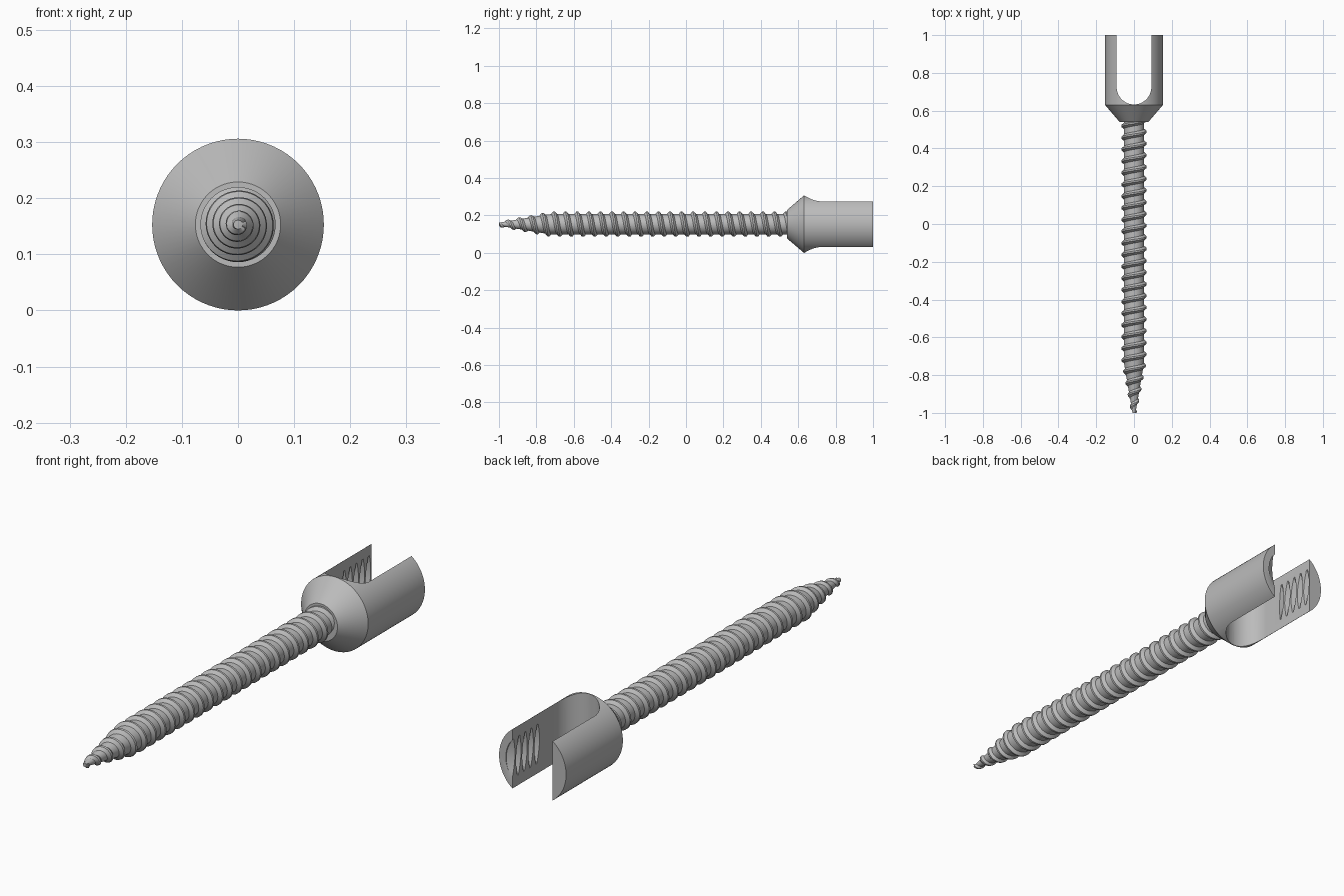
import bpy, bmesh, math
from mathutils import Vector

if "Cube" in bpy.data.objects:
    bpy.data.objects.remove(bpy.data.objects["Cube"])

AXIS_Z = 0.153          # height of the long axis, which runs along y
HEAD_R = 0.153
SLOT_R = 0.092

steel = bpy.data.materials.new("steel grey")
steel.diffuse_color = (0.5, 0.5, 0.5, 1)
steel.use_nodes = True
steel.node_tree.nodes["Principled BSDF"].inputs["Base Color"].default_value = steel.diffuse_color


def finish(bm, name):
    bmesh.ops.remove_doubles(bm, verts=bm.verts, dist=1e-5)
    holes = [e for e in bm.edges if e.is_boundary]
    if holes:
        bmesh.ops.holes_fill(bm, edges=holes, sides=0)
    bmesh.ops.recalc_face_normals(bm, faces=bm.faces)
    mesh = bpy.data.meshes.new(name)
    bm.to_mesh(mesh)
    bm.free()
    mesh.materials.append(steel)
    obj = bpy.data.objects.new(name, mesh)
    bpy.context.collection.objects.link(obj)
    return obj


def activate(obj):
    bpy.ops.object.select_all(action='DESELECT')
    obj.select_set(True)
    bpy.context.view_layer.objects.active = obj


def smooth(obj):
    activate(obj)
    bpy.ops.object.shade_smooth_by_angle(angle=math.radians(30))


def polar(r, a, y):
    return (r * math.sin(a), y, AXIS_Z + r * math.cos(a))


def lathe(name, profile, n=72):
    bm = bmesh.new()
    rings = [[bm.verts.new(polar(r, 2 * math.pi * i / n, y)) for i in range(n)]
             for r, y in profile]
    for a, b in zip(rings, rings[1:]):
        for i in range(n):
            j = (i + 1) % n
            bm.faces.new((a[i], a[j], b[j], b[i]))
    return finish(bm, name)


def helix(name, y0, y1, start, pitch, shape, radius, n=48):
    """Right-handed threaded rod; shape lists (fraction of pitch, tooth height 0..1)."""
    bm = bmesh.new()
    turns = range(-2, math.ceil((y1 - start) / pitch) + 2)
    rows = [(t + u, h) for t in turns for u, h in shape]
    cols = []
    for i in range(n + 1):
        col = []
        for t, h in rows:
            y = start + pitch * (t + i / n)
            if y <= y0 or y >= y1:
                y, h = min(max(y, y0), y1), 0
            col.append(bm.verts.new(polar(radius(y, h), 2 * math.pi * (i % n) / n, y)))
        cols.append(col)
    for a, b in zip(cols, cols[1:]):
        for k in range(len(rows) - 1):
            bm.faces.new((a[k], b[k], b[k + 1], a[k + 1]))
    return finish(bm, name)


def cut(target, cutter):
    cutter.hide_render = True
    mod = target.modifiers.new("cut", 'BOOLEAN')
    mod.operation = 'DIFFERENCE'
    mod.solver = 'EXACT'
    mod.object = cutter
    activate(target)
    bpy.ops.object.modifier_apply(modifier=mod.name)
    bpy.data.objects.remove(cutter)


# Threaded shank with a tapered tip
def shank_radius(y, h):
    f = min(1, (y + 1) / 0.27)
    return 0.008 + 0.046 * f + h * (0.007 + 0.006 * f)


shank = helix("threaded_shank", -1, 0.56, -1.0, 0.062,
              [(0, 0), (0.5, 0), (0.68, 1), (0.82, 1)], shank_radius)
smooth(shank)

# Head: flared collar and round body
head = lathe("forked_head", [(0.076, 0.54), (HEAD_R, 0.63), (HEAD_R, 1.0)])

# U-shaped slot running through the head vertically
bm = bmesh.new()
outline = [(SLOT_R, 1.1)]
for i in range(33):
    a = math.pi * i / 32
    outline.append((SLOT_R * math.cos(a), 0.725 - SLOT_R * math.sin(a)))
outline.append((-SLOT_R, 1.1))
face = bm.faces.new([bm.verts.new((x, y, AXIS_Z - 0.3)) for x, y in outline])
up = bmesh.ops.extrude_face_region(bm, geom=[face])
bmesh.ops.translate(bm, vec=Vector((0, 0, 0.6)),
                    verts=[v for v in up["geom"] if isinstance(v, bmesh.types.BMVert)])
cut(head, finish(bm, "slot_cutter"))

# Internal thread grooves in the two slot walls
cut(head, helix("groove_cutter", 0.81, 1.03, 0.81, 0.04,
                [(0, 0), (0.42, 1), (0.58, 1)],
                lambda y, h: 0.082 + 0.04 * h, n=72))
smooth(head)
